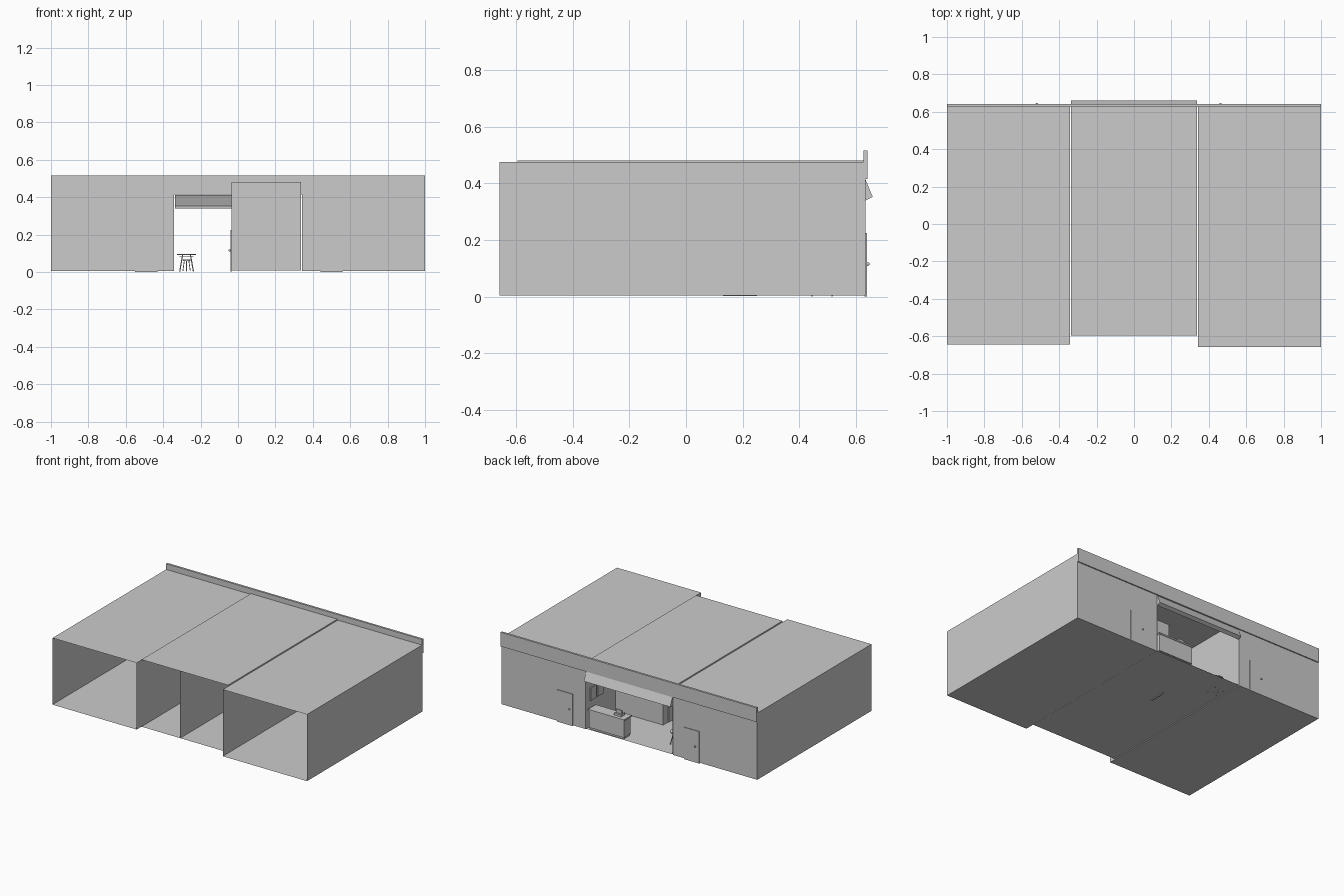
import bpy, math
from mathutils import Vector

if "Cube" in bpy.data.objects:
    bpy.data.objects.remove(bpy.data.objects["Cube"])

def mesh(name, verts, faces):
    me = bpy.data.meshes.new(name)
    me.from_pydata(verts, [], faces)
    me.update()
    ob = bpy.data.objects.new(name, me)
    bpy.context.collection.objects.link(ob)
    return ob

BOX = {'-x': (0, 4, 6, 2), '+x': (1, 3, 7, 5), '-y': (0, 1, 5, 4),
       '+y': (2, 6, 7, 3), '-z': (0, 2, 3, 1), '+z': (4, 5, 7, 6)}

def box(name, x, y, z, skip=()):
    """Box from ranges, optionally leaving sides open."""
    verts = [(a, b, c) for c in z for b in y for a in x]
    return mesh(name, verts, [f for k, f in BOX.items() if k not in skip])

def cyl(name, p, q, r, n=12):
    p, q = Vector(p), Vector(q)
    d = q - p
    bpy.ops.mesh.primitive_cylinder_add(vertices=n, radius=r, depth=d.length, location=(p + q) / 2)
    ob = bpy.context.object
    ob.name = name
    ob.rotation_euler = d.to_track_quat('Z', 'Y').to_euler()
    bpy.ops.object.shade_smooth_by_angle()
    return ob

def ball(name, loc, r):
    bpy.ops.mesh.primitive_uv_sphere_add(segments=12, ring_count=8, radius=r, location=loc)
    bpy.context.object.name = name
    bpy.ops.object.shade_smooth_by_angle()

BACK = 0.633

# side shops: thin shells open at the front
box("left_shop", (-1, -0.342), (-0.643, BACK), (0.004, 0.475), ('-y',))
box("right_shop", (0.342, 1), (-0.658, BACK), (0.004, 0.475), ('-y',))

# middle shop: thin shell open at both ends
box("middle_shop", (-0.338, 0.338), (-0.595, BACK), (0.007, 0.481), ('-y', '+y'))

# storeroom partition, L-shaped in plan
path = [(-0.035, -0.595), (-0.035, 0.305), (0.338, 0.305)]
mesh("storeroom_partition",
     [(x, y, z) for z in (0.007, 0.481) for x, y in path],
     [(0, 1, 4, 3), (1, 2, 5, 4)])

# sign board along the facade
box("parapet_board", (-1, 1), (0.626, 0.641), (0.415, 0.515))

# awning wedge over the opening
prof = [(0.634, 0.412), (0.659, 0.352), (0.634, 0.34)]
mesh("awning", [(x, y, z) for x in (-0.338, 0.338) for y, z in prof],
     [(0, 1, 2), (3, 5, 4), (0, 3, 4, 1), (1, 4, 5, 2)])

# facade doors
for name, x, kx in (("right_door", 0.5, 0.463), ("left_door", -0.49, -0.52)):
    box(name, (x - 0.06, x + 0.06), (0.630, 0.638), (0, 0.225))
    cyl(name + "_stem", (kx, 0.637, 0.115), (kx, 0.642, 0.115), 0.003)
    ball(name + "_knob", (kx, 0.642, 0.115), 0.006)

# storeroom door
box("storeroom_door", (-0.041, -0.032), (0.13, 0.25), (0.002, 0.225))
ball("storeroom_door_knob", (-0.045, 0.225, 0.115), 0.006)

# serving counter with top, plinth and till
box("counter_body", (0.045, 0.318), (0.555, 0.63), (0.02, 0.14))
box("counter_plinth", (0.05, 0.313), (0.56, 0.622), (0.007, 0.02))
box("counter_top", (0.04, 0.322), (0.548, 0.635), (0.14, 0.15))
box("till_base", (0.08, 0.135), (0.565, 0.61), (0.15, 0.165))
box("till_screen", (0.085, 0.13), (0.59, 0.598), (0.165, 0.19))

# framed menu boards on the side wall
for i, y in enumerate((0.45, 0.53)):
    box(f"menu_board_{i}", (0.33, 0.338), (y, y + 0.06), (0.19, 0.28))

# round table with splayed legs
tx, ty = -0.275, 0.48
cyl("table_top", (tx, ty, 0.09), (tx, ty, 0.097), 0.05, 32)
cyl("table_shelf", (tx, ty, 0.079), (tx, ty, 0.082), 0.037, 32)
for i in range(4):
    a = math.pi / 4 + i * math.pi / 2
    c, s = math.cos(a), math.sin(a)
    cyl(f"table_leg_{i}", (tx + .03 * c, ty + .03 * s, 0.09),
        (tx + .052 * c, ty + .052 * s, 0.002), 0.003, 8)

# small stool tucked under the table
cyl("stool_seat", (tx, ty, 0.058), (tx, ty, 0.066), 0.02, 24)
for i in range(4):
    a = i * math.pi / 2
    c, s = math.cos(a), math.sin(a)
    cyl(f"stool_leg_{i}", (tx + .012 * c, ty + .012 * s, 0.06),
        (tx + .02 * c, ty + .02 * s, 0.004), 0.002, 8)
